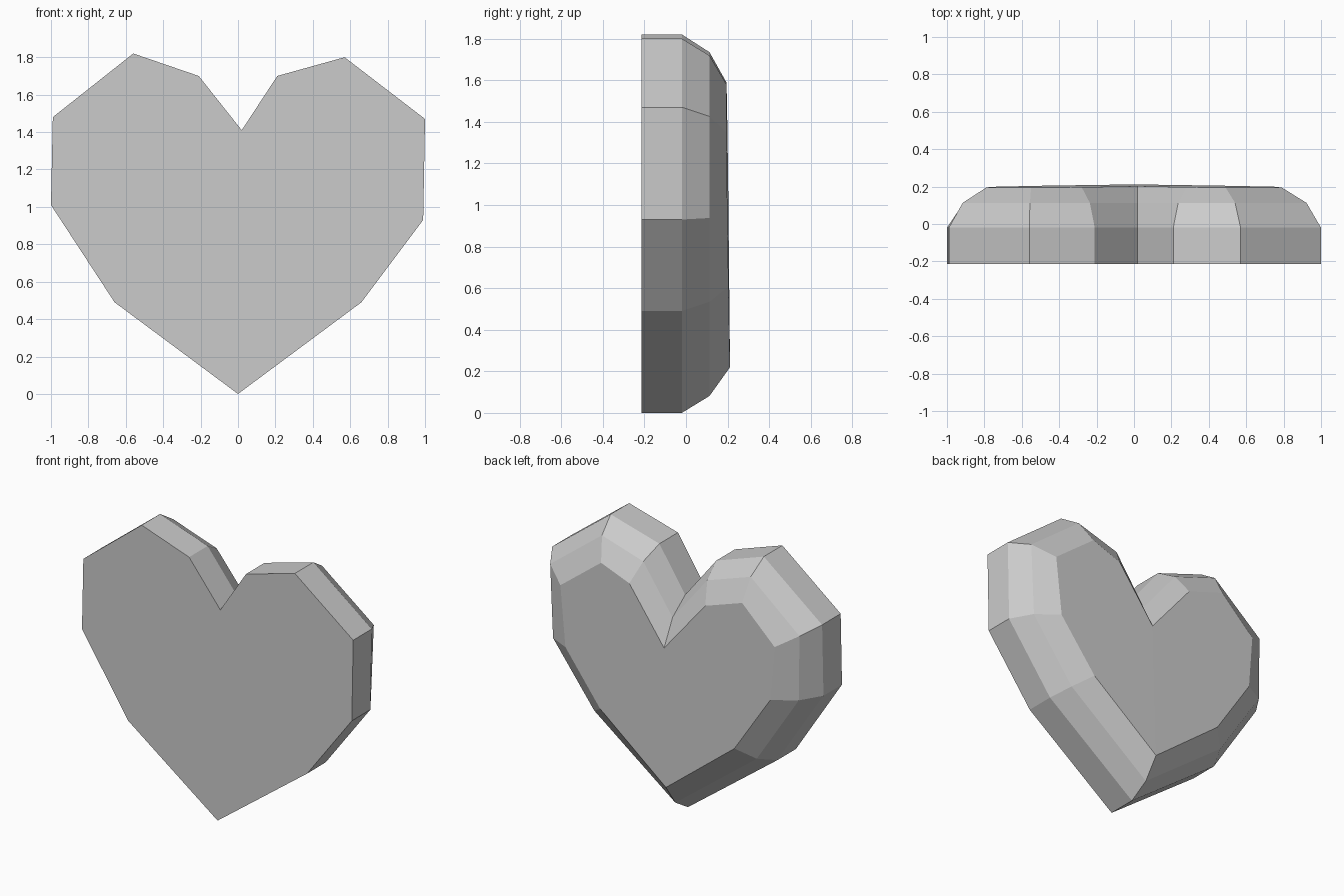
import bpy
import bmesh
from mathutils import Vector

default_cube = bpy.data.objects.get("Cube")
if default_cube:
    bpy.data.objects.remove(default_cube, do_unlink=True)


def make_material(name, colour):
    material = bpy.data.materials.new(name)
    material.use_nodes = True
    material.diffuse_color = colour
    material.node_tree.nodes["Principled BSDF"].inputs["Base Color"].default_value = colour
    return material


# Outer outline and bevelled back outline (x, z), from the tip round to the left side first
TIP, NOTCH = 0, 6
outer_outline = [Vector(p) for p in (
    (0, 0), (0.66, 0.49), (0.99, 0.93), (1, 1.47), (0.57, 1.8), (0.21, 1.7),
    (0.02, 1.41), (-0.21, 1.7), (-0.56, 1.82), (-0.99, 1.48), (-1, 1.01), (-0.66, 0.49))]
back_outline = [Vector(p) for p in (
    (0, 0.22), (0.49, 0.61), (0.75, 0.95), (0.79, 1.35), (0.49, 1.58), (0.28, 1.5),
    (0.02, 1.14), (-0.28, 1.5), (-0.55, 1.59), (-0.79, 1.36), (-0.76, 1), (-0.5, 0.61))]
middle_outline = [a.lerp(b, 0.37) for a, b in zip(outer_outline, back_outline)]


def back_depth(point):
    """The back face leans slightly and has a faint central crease."""
    return 0.214 - 0.01 * point.y - 0.007 * abs(point.x)


def add_ring(bm, outline, depth):
    return [bm.verts.new((p.x, depth(p), p.y)) for p in outline]


def bridge(bm, first, second):
    count = len(first)
    for i in range(count):
        j = (i + 1) % count
        bm.faces.new((first[i], first[j], second[j], second[i]))


# Heart body: straight rim, two bevel bands and a creased back
bm = bmesh.new()
rings = [
    add_ring(bm, outer_outline, lambda p: -0.215),
    add_ring(bm, outer_outline, lambda p: -0.02),
    add_ring(bm, middle_outline, lambda p: 0.113),
    add_ring(bm, back_outline, back_depth),
]
for first, second in zip(rings, rings[1:]):
    bridge(bm, first, second)

# Flat front and the two halves of the back
bm.faces.new(rings[0])
back = rings[-1]
bm.faces.new(back[TIP:NOTCH + 1])
bm.faces.new(back[NOTCH:] + [back[TIP]])
bmesh.ops.recalc_face_normals(bm, faces=bm.faces[:])

mesh = bpy.data.meshes.new("heart")
bm.to_mesh(mesh)
bm.free()
mesh.materials.append(make_material("light grey", (0.6, 0.6, 0.6, 1)))
heart = bpy.data.objects.new("heart", mesh)
bpy.context.collection.objects.link(heart)
